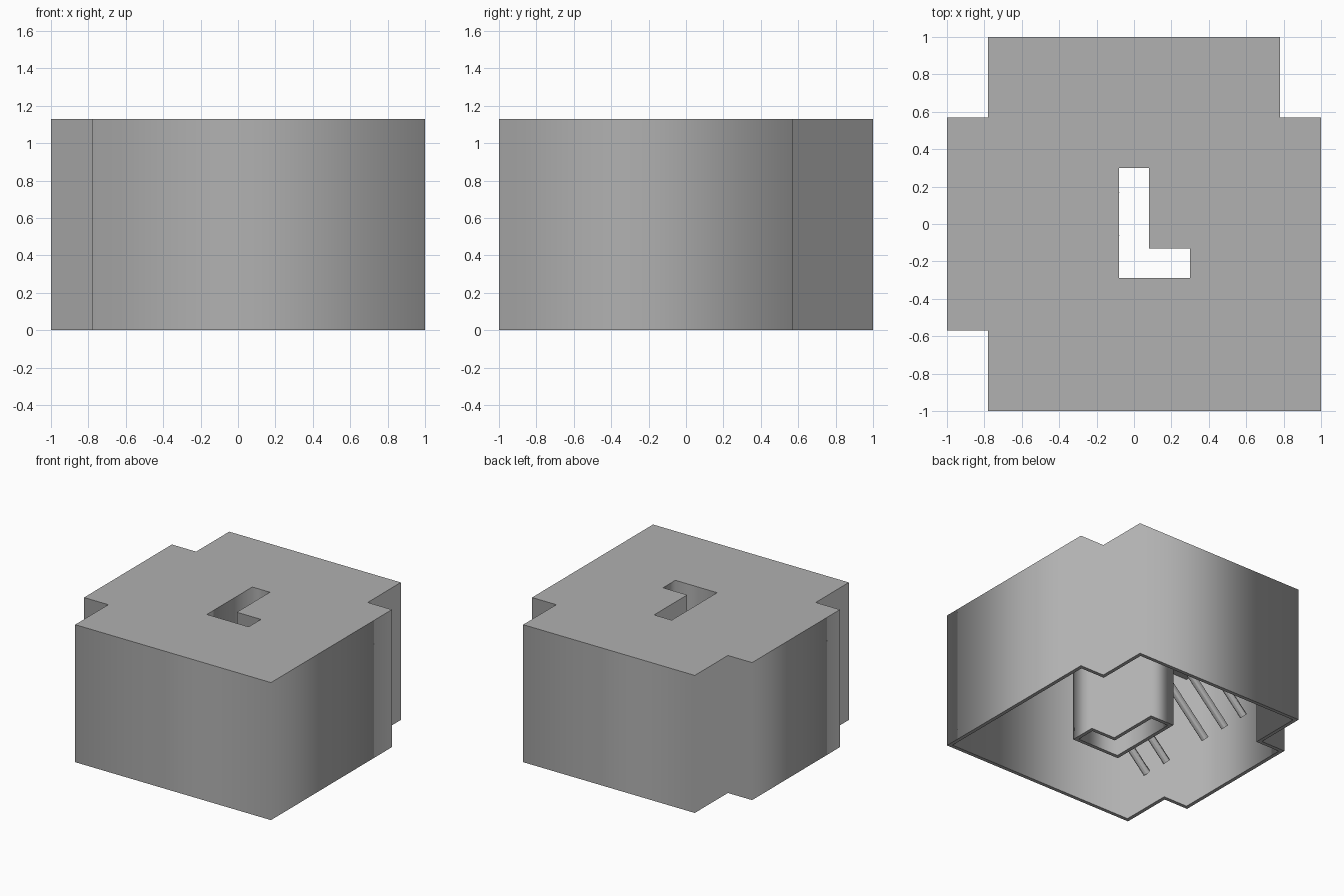
import bpy
from mathutils import Vector

cube = bpy.data.objects.get("Cube")
if cube:
    bpy.data.objects.remove(cube, do_unlink=True)

HEIGHT = 1.13
WALL = 0.03

grey = bpy.data.materials.new("plain grey")
grey.use_nodes = True
colour = (0.44, 0.44, 0.44, 1)
grey.diffuse_color = colour
grey.node_tree.nodes["Principled BSDF"].inputs["Base Color"].default_value = colour

# Counter-clockwise plan outlines of the block and of its L-shaped shaft
block = [(-0.78, -1), (1, -1), (1, 0.57), (0.78, 0.57), (0.78, 1),
         (-0.78, 1), (-0.78, 0.57), (-1, 0.57), (-1, -0.57), (-0.78, -0.57)]
shaft = [(-0.08, -0.29), (0.3, -0.29), (0.3, -0.13), (0.08, -0.13),
         (0.08, 0.3), (-0.08, 0.3)]


def offset(outline, distance):
    """Move every edge of a right-angled outline inward by distance."""
    pts = [Vector(p) for p in outline]
    result = []
    for i, p in enumerate(pts):
        before = (p - pts[i - 1]).normalized()
        after = (pts[(i + 1) % len(pts)] - p).normalized()
        normals = Vector((-before.y, before.x)) + Vector((-after.y, after.x))
        result.append(p + normals * distance)
    return result


def ring_prism(name, outer, inner, bottom, top):
    """Extrude the area between two outlines."""
    curve = bpy.data.curves.new(name, "CURVE")
    curve.dimensions = "2D"
    curve.fill_mode = "BOTH"
    curve.extrude = (top - bottom) / 2
    for outline in (outer, inner):
        spline = curve.splines.new("POLY")
        spline.points.add(len(outline) - 1)
        for point, (x, y) in zip(spline.points, outline):
            point.co = (x, y, 0, 1)
        spline.use_cyclic_u = True
    curve.materials.append(grey)
    obj = bpy.data.objects.new(name, curve)
    obj.location.z = (top + bottom) / 2
    bpy.context.collection.objects.link(obj)
    bpy.ops.object.select_all(action="DESELECT")
    obj.select_set(True)
    bpy.context.view_layer.objects.active = obj
    bpy.ops.object.convert(target="MESH")


# Hollow shell, open underneath
ring_prism("outer_wall", block, offset(block, WALL), 0, HEIGHT - WALL)
ring_prism("shaft_wall", offset(shaft, -WALL), shaft, 0, HEIGHT - WALL)
ring_prism("roof", block, shaft, HEIGHT - WALL, HEIGHT)

# Row of slanted rods inside, rising to the shaft or to the roof
for number, y in enumerate((-0.74, -0.51, -0.06, 0.17, 0.39), 1):
    low = Vector((-0.75, y, 0.29))
    rise = 0.65 if -0.32 < y < 0.33 else 0.8
    high = low + Vector((rise, 0, rise))
    axis = high - low
    bpy.ops.mesh.primitive_cylinder_add(
        vertices=12, radius=0.03, depth=axis.length, location=(low + high) / 2,
        rotation=axis.to_track_quat("Z", "Y").to_euler())
    rod = bpy.context.object
    rod.name = f"inner_rod_{number}"
    rod.data.materials.append(grey)
    bpy.ops.object.shade_smooth_by_angle()
